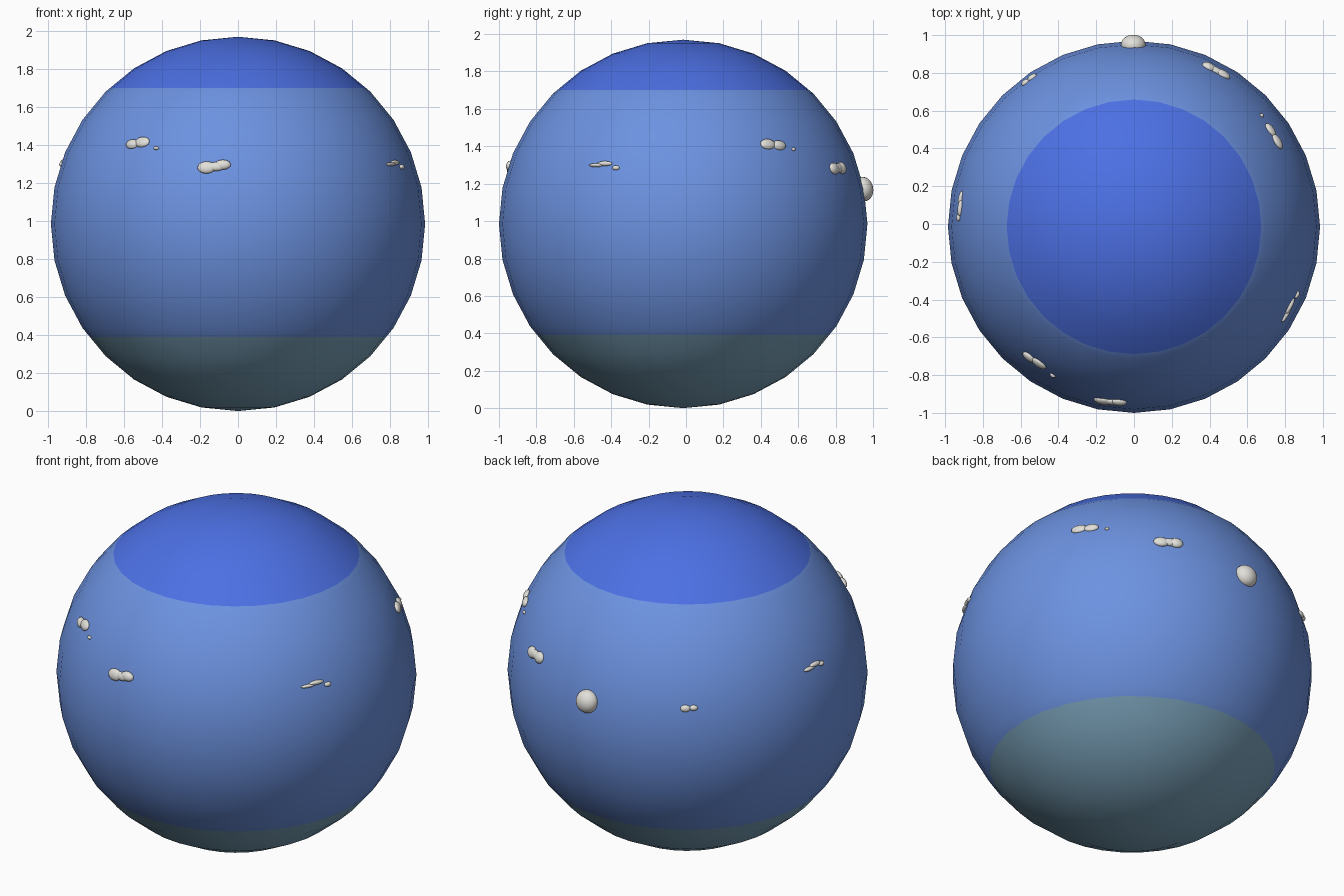
import bpy, bmesh, math
from mathutils import Matrix, Vector

if "Cube" in bpy.data.objects:
    bpy.data.objects.remove(bpy.data.objects["Cube"])

R = 0.985
C = Vector((0, -0.015, R))


def srgb(r, g, b):
    f = lambda c: c / 12.92 if c <= 0.04045 else ((c + 0.055) / 1.055) ** 2.4
    return (f(r / 255), f(g / 255), f(b / 255), 1)


def material(name, rgb):
    m = bpy.data.materials.new(name)
    m.diffuse_color = srgb(*rgb)
    m.use_nodes = True
    m.node_tree.nodes["Principled BSDF"].inputs["Base Color"].default_value = m.diffuse_color
    return m


mid_blue = material("mid blue", (108, 146, 224))
deep_blue = material("deep blue", (76, 112, 228))
grey_teal = material("grey teal", (122, 162, 186))
cloud_white = material("cloud white", (226, 224, 218))


def finish(bm, name, mats):
    for f in bm.faces:
        f.smooth = True
    me = bpy.data.meshes.new(name)
    bm.to_mesh(me)
    bm.free()
    ob = bpy.data.objects.new(name, me)
    for m in mats:
        me.materials.append(m)
    bpy.context.collection.objects.link(ob)
    return ob


# planet globe, cut level at the edges of the two polar caps
CAP_TOP, CAP_BOTTOM = 1.70, 0.39
bm = bmesh.new()
bmesh.ops.create_uvsphere(bm, u_segments=32, v_segments=16, radius=R,
                          matrix=Matrix.Translation(C))
for z in (CAP_TOP, CAP_BOTTOM):
    bmesh.ops.bisect_plane(bm, geom=bm.verts[:] + bm.edges[:] + bm.faces[:],
                           plane_co=(0, 0, z), plane_no=(0, 0, 1))
for f in bm.faces:
    z = f.calc_center_median().z
    f.material_index = 1 if z > CAP_TOP else 2 if z < CAP_BOTTOM else 0
finish(bm, "planet_globe", [mid_blue, deep_blue, grey_teal])


def cloud(name, puffs):
    """Puffs: (x, y, z, half length, half height, thickness); x, y give the heading."""
    bm = bmesh.new()
    for x, y, z, a, b, h in puffs:
        flat = Vector((x, y + 0.015, 0)).normalized()
        dz = z - R
        n = (flat * math.sqrt(R * R - dz * dz) + Vector((0, 0, dz))).normalized()
        t = Vector((0, 0, 1)).cross(n).normalized()
        u = n.cross(t)
        rot = Matrix((t, u, n)).transposed().to_4x4()
        mat = Matrix.Translation(C + n * (R - 0.004)) @ rot @ Matrix.Diagonal((a, b, h, 1))
        bmesh.ops.create_uvsphere(bm, u_segments=20, v_segments=12, radius=1, matrix=mat)
    finish(bm, name, [cloud_white])


# wispy clouds around the upper middle band
cloud("cloud_front_left", [
    (-0.552, -0.70, 1.407, 0.040, 0.027, 0.017),
    (-0.505, -0.74, 1.417, 0.045, 0.030, 0.017),
    (-0.43, -0.80, 1.385, 0.016, 0.009, 0.011)])
cloud("cloud_front", [
    (-0.165, -0.93, 1.283, 0.048, 0.033, 0.020),
    (-0.12, -0.94, 1.288, 0.055, 0.024, 0.017),
    (-0.08, -0.945, 1.298, 0.042, 0.027, 0.020)])
cloud("cloud_front_right", [
    (0.80, -0.48, 1.300, 0.042, 0.010, 0.013),
    (0.828, -0.435, 1.309, 0.045, 0.013, 0.013),
    (0.862, -0.375, 1.286, 0.021, 0.013, 0.013)])
cloud("cloud_right", [
    (0.755, 0.435, 1.413, 0.045, 0.030, 0.017),
    (0.715, 0.492, 1.407, 0.042, 0.028, 0.017),
    (0.675, 0.575, 1.385, 0.012, 0.009, 0.011)])
cloud("cloud_back_right", [
    (0.475, 0.80, 1.282, 0.043, 0.032, 0.020),
    (0.435, 0.82, 1.285, 0.050, 0.025, 0.018),
    (0.40, 0.84, 1.285, 0.038, 0.033, 0.022)])
cloud("cloud_back", [(-0.004, 0.95, 1.172, 0.066, 0.066, 0.053)])
cloud("cloud_back_left", [
    (-0.545, 0.785, 1.205, 0.028, 0.020, 0.016),
    (-0.58, 0.755, 1.208, 0.023, 0.016, 0.016)])
cloud("cloud_left", [
    (-0.915, 0.135, 1.302, 0.040, 0.012, 0.014),
    (-0.925, 0.085, 1.312, 0.042, 0.014, 0.014),
    (-0.93, 0.035, 1.300, 0.020, 0.013, 0.013)])
